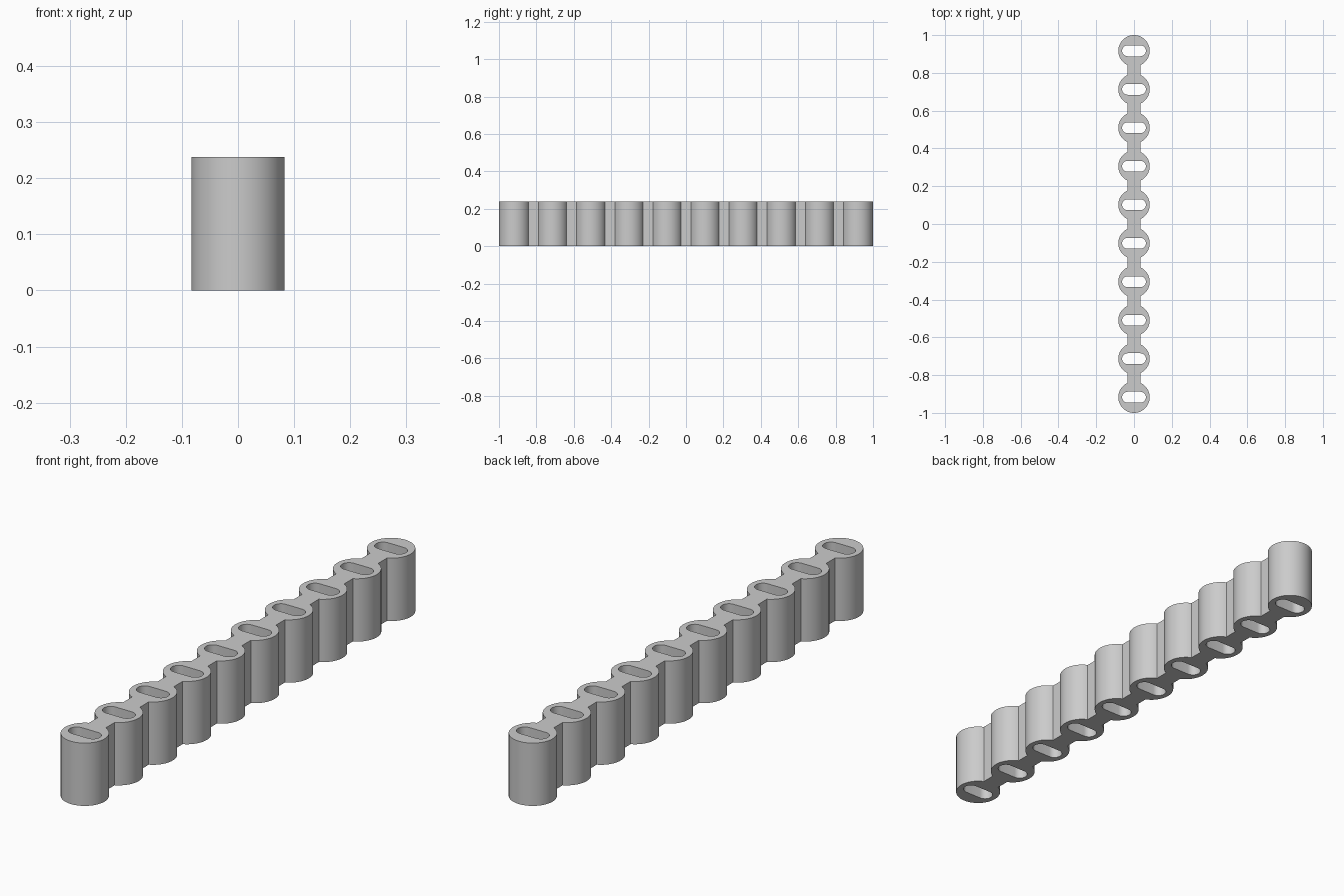
import bpy
import bmesh
from math import asin, cos, sin, pi, sqrt

cube = bpy.data.objects.get("Cube")
if cube:
    bpy.data.objects.remove(cube, do_unlink=True)

COUNT = 10
RADIUS = 0.083
HEIGHT = 0.238
WEB = 0.035          # half width of the connecting webs
SLOT_R = 0.029       # radius of the slot ends
SLOT_HALF = 0.063    # half length of the slots
END = 1 - RADIUS
centres = [-END + 2 * END * i / (COUNT - 1) for i in range(COUNT)]

grey = bpy.data.materials.new("Grey")
grey.use_nodes = True
colour = (0.6, 0.6, 0.6, 1)
grey.diffuse_color = colour
grey.node_tree.nodes["Principled BSDF"].inputs["Base Color"].default_value = colour


def arc(cx, cy, r, start, end, steps):
    angles = [start + (end - start) * i / steps for i in range(steps + 1)]
    return [(cx + r * cos(a), cy + r * sin(a)) for a in angles]


def add_loop(curve, points):
    spline = curve.splines.new("POLY")
    spline.points.add(len(points) - 1)
    for p, (x, y) in zip(spline.points, points):
        p.co = (x, y, 0, 1)
    spline.use_cyclic_u = True


# Outer outline: bulging sides joined by straight webs, round at both ends
web_angle = asin(sqrt(1 - (WEB / RADIUS) ** 2))
side = []
for i, cy in enumerate(centres):
    start = -pi / 2 if i == 0 else -web_angle
    end = pi / 2 if i == COUNT - 1 else web_angle
    side += arc(0, cy, RADIUS, start, end, 32)
other_side = [(-x, y) for x, y in reversed(side)]

curve = bpy.data.curves.new("strip_profile", "CURVE")
curve.dimensions = "2D"
curve.fill_mode = "BOTH"
curve.extrude = HEIGHT / 2
add_loop(curve, side[:-1] + other_side[:-1])

# Rounded slots running through every cylinder
reach = SLOT_HALF - SLOT_R
for cy in centres:
    add_loop(curve, arc(reach, cy, SLOT_R, -pi / 2, pi / 2, 16)
             + arc(-reach, cy, SLOT_R, pi / 2, 3 * pi / 2, 16))

# Turn the profile into a clean solid standing on the ground
helper = bpy.data.objects.new("strip_helper", curve)
bpy.context.collection.objects.link(helper)
graph = bpy.context.evaluated_depsgraph_get()
mesh = bpy.data.meshes.new_from_object(helper.evaluated_get(graph))
bpy.data.objects.remove(helper, do_unlink=True)
bm = bmesh.new()
bm.from_mesh(mesh)
bmesh.ops.remove_doubles(bm, verts=bm.verts, dist=0.0001)
bmesh.ops.translate(bm, verts=bm.verts, vec=(0, 0, HEIGHT / 2))
bmesh.ops.recalc_face_normals(bm, faces=bm.faces)
bm.to_mesh(mesh)
bm.free()
mesh.materials.clear()
mesh.materials.append(grey)

strip = bpy.data.objects.new("slotted_cylinder_strip", mesh)
bpy.context.collection.objects.link(strip)
bpy.ops.object.select_all(action="DESELECT")
strip.select_set(True)
bpy.context.view_layer.objects.active = strip
bpy.ops.object.shade_smooth_by_angle(angle=pi / 6)
